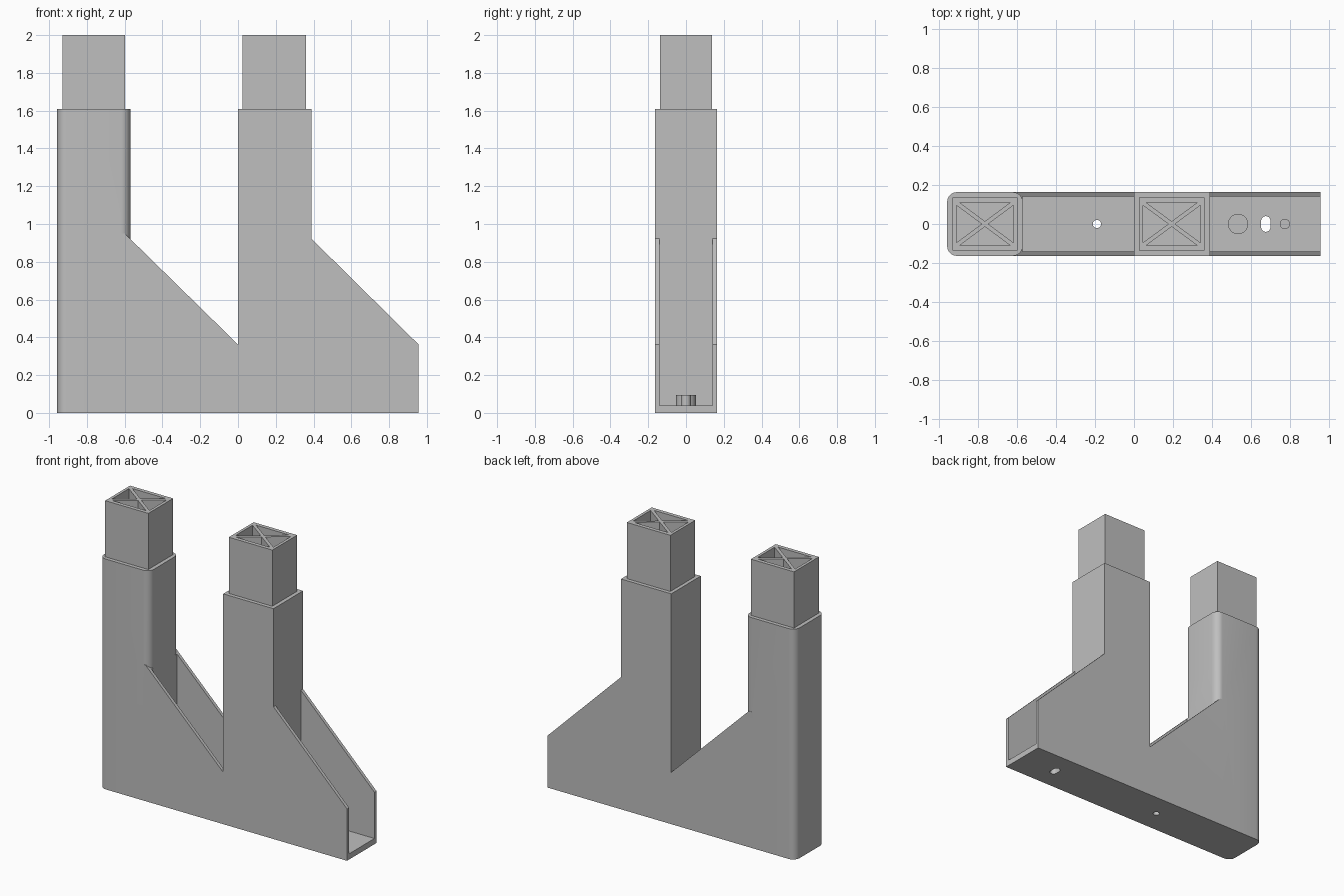
import bpy, bmesh, math

if "Cube" in bpy.data.objects:
    bpy.data.objects.remove(bpy.data.objects["Cube"])

grey = bpy.data.materials.new("light_grey")
grey.diffuse_color = (0.52, 0.52, 0.52, 1)
grey.use_nodes = True
grey.node_tree.nodes["Principled BSDF"].inputs["Base Color"].default_value = grey.diffuse_color

HALF = 0.163          # half depth of the body
WALL = 0.14           # inner half depth of the channels
TOP = 1.608           # top of the posts


def prism(name, pts, lo, hi, axis="z"):
    """Extrude an outline along z (points x, y) or along y (points x, z)."""
    place = (lambda p, h: (p[0], p[1], h)) if axis == "z" else (lambda p, h: (p[0], h, p[1]))
    bm = bmesh.new()
    a = [bm.verts.new(place(p, lo)) for p in pts]
    b = [bm.verts.new(place(p, hi)) for p in pts]
    bm.faces.new(a)
    bm.faces.new(b)
    n = len(pts)
    for i in range(n):
        j = (i + 1) % n
        bm.faces.new((a[i], a[j], b[j], b[i]))
    bmesh.ops.recalc_face_normals(bm, faces=bm.faces)
    me = bpy.data.meshes.new(name)
    bm.to_mesh(me)
    bm.free()
    me.materials.append(grey)
    ob = bpy.data.objects.new(name, me)
    bpy.context.collection.objects.link(ob)
    return ob


def rect(x0, x1, h):
    return [(x0, -h), (x1, -h), (x1, h), (x0, h)]


def oval(cx, r, stretch=0.0, n=32):
    """Circle, or a slot lengthened along y by the stretch on both ends."""
    pts = []
    for i in range(n):
        a = 2 * math.pi * (i + 0.5) / n
        s = math.sin(a)
        pts.append((cx + r * math.cos(a), r * s + math.copysign(stretch, s)))
    return pts


def rounded(x0, x1, h, r, n=8):
    pts = []
    for k, (cx, cy) in enumerate([(x1 - r, h - r), (x0 + r, h - r), (x0 + r, r - h), (x1 - r, r - h)]):
        for i in range(n + 1):
            a = math.pi / 2 * (k + i / n)
            pts.append((cx + r * math.cos(a), cy + r * math.sin(a)))
    return pts


def boolean(ob, other, op):
    other.hide_render = True
    m = ob.modifiers.new(op.lower(), "BOOLEAN")
    m.operation, m.object, m.solver = op, other, "EXACT"
    bpy.context.view_layer.objects.active = ob
    bpy.ops.object.modifier_apply(modifier=m.name)
    bpy.data.objects.remove(other)


def smooth(ob):
    bpy.ops.object.select_all(action="DESELECT")
    ob.select_set(True)
    bpy.context.view_layer.objects.active = ob
    bpy.ops.object.shade_smooth_by_angle(angle=math.radians(30))


# Body: base, sloping side walls and the square post in one outline
outline = [(-0.765, 0), (0.956, 0), (0.956, 0.362), (0.388, 0.923), (0.388, TOP),
           (0, TOP), (0, 0.362), (-0.6, 0.95), (-0.765, 0.95)]
body = prism("body", outline, -HALF, HALF, "y")

# Rounded post at the left end
boolean(body, prism("rounded_post", rounded(-0.957, -0.57, HALF, 0.05), 0, TOP), "UNION")

# Channels between the side walls
boolean(body, prism("left_channel", rect(-0.57, 0, WALL), 0.04, 1.2), "DIFFERENCE")
boolean(body, prism("right_channel", rect(0.388, 1.1, WALL), 0.04, 1.2), "DIFFERENCE")

# Screw hole and slot through the floor
boolean(body, prism("screw_hole", oval(-0.19, 0.021), -0.1, 0.1), "DIFFERENCE")
boolean(body, prism("slot", oval(0.675, 0.024, 0.016), -0.1, 0.1), "DIFFERENCE")
smooth(body)

# Round bosses on the floor of the right channel
for name, x, r in (("large_boss", 0.533, 0.052), ("small_boss", 0.773, 0.026)):
    smooth(prism(name, oval(x, r), 0.04, 0.095))

# Plugs on the posts, each with four triangular pockets around crossed ribs
for name, x0, x1 in (("left_plug", -0.93, -0.597), ("right_plug", 0.025, 0.361)):
    plug = prism(name, rect(x0, x1, 0.137), TOP, 2.0)
    cx, w, h = (x0 + x1) / 2, (x1 - x0) / 2 - 0.02, 0.11
    gx, gy = 0.017, 0.014      # rib clearance along x and y
    for s in (-1, 1):
        ends = [(cx - w + gx, s * h), (cx + w - gx, s * h), (cx, s * gy)]
        sides = [(cx + s * w, -h + gy), (cx + s * w, h - gy), (cx + s * gx, 0)]
        for pts in (ends, sides):
            boolean(plug, prism("pocket", pts, TOP + 0.005, 2.1), "DIFFERENCE")
